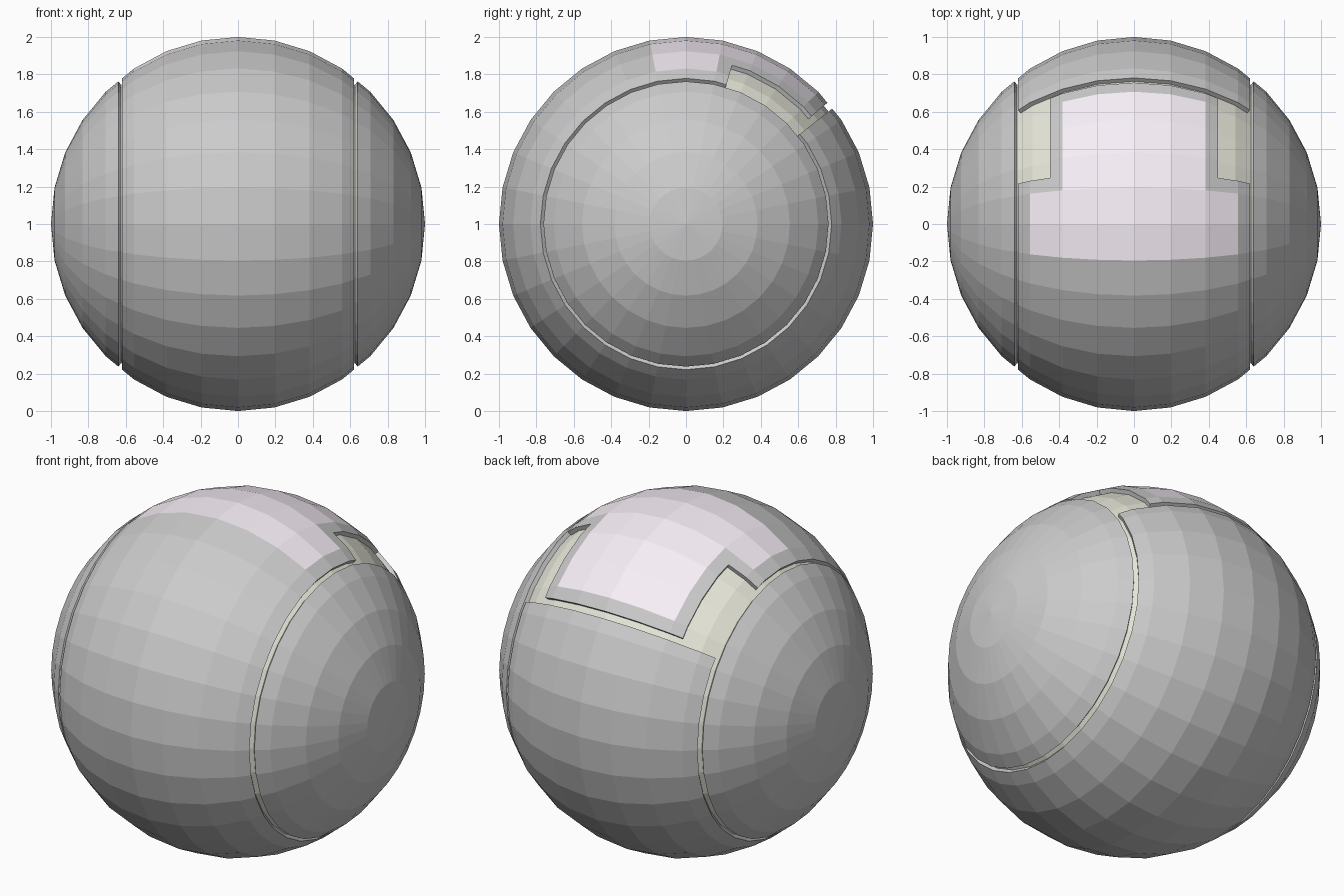
import bpy, bmesh
from math import radians, sin, cos, atan2, degrees
from mathutils import Matrix, Vector

if "Cube" in bpy.data.objects:
    bpy.data.objects.remove(bpy.data.objects["Cube"])

CAP_X, BAND_X, NOTCH_X = 0.64, 0.62, 0.45      # seam positions along the x axis
SLOT_LO, SLOT_HI, NOTCH_END = 38.3, 40.6, 73.8  # angles about x, 0 = back, 90 = up
THICK = 0.025


def material(name, color):
    m = bpy.data.materials.new(name)
    m.diffuse_color = color
    m.use_nodes = True
    m.node_tree.nodes["Principled BSDF"].inputs["Base Color"].default_value = m.diffuse_color
    return m


def ball(radius=1.0):
    """Faceted ball with its poles on the x axis."""
    bm = bmesh.new()
    bmesh.ops.create_uvsphere(bm, u_segments=32, v_segments=16, radius=radius,
                              matrix=Matrix.Rotation(radians(90), 4, 'Y'))
    return bm


def cut(bm, co, no, remove=False):
    bmesh.ops.bisect_plane(bm, geom=bm.verts[:] + bm.edges[:] + bm.faces[:], dist=1e-5,
                           plane_co=co, plane_no=no, clear_outer=remove)


def finish(bm, name, mats=(), shell=True):
    bmesh.ops.recalc_face_normals(bm, faces=bm.faces[:])
    me = bpy.data.meshes.new(name)
    bm.to_mesh(me)
    bm.free()
    for m in mats:
        me.materials.append(m)
    ob = bpy.data.objects.new(name, me)
    bpy.context.collection.objects.link(ob)
    ob.location.z = 1
    if shell:
        mod = ob.modifiers.new("thickness", 'SOLIDIFY')
        mod.thickness = THICK
        mod.offset = -1
    return ob


grey = material("shell_grey", (0.8, 0.8, 0.8, 1))
pink = material("panel_pink", (0.94, 0.87, 0.94, 1))
core_mat = material("core_green_grey", (0.8, 0.8, 0.7, 1))

# inner core seen through the gaps
finish(ball(1 - THICK), "inner_core", [core_mat], shell=False)

# side caps
for s, side in ((1, "right"), (-1, "left")):
    bm = ball()
    cut(bm, (s * CAP_X, 0, 0), (-s, 0, 0), True)
    finish(bm, side + "_cap")

# centre band with a slot and two side notches around the tinted panel
bm = ball()
for s in (1, -1):
    cut(bm, (s * BAND_X, 0, 0), (s, 0, 0), True)
    cut(bm, (s * NOTCH_X, 0, 0), (s, 0, 0))
for a in (SLOT_LO, SLOT_HI, NOTCH_END):
    cut(bm, (0, 0, 0), (0, -sin(radians(a)), cos(radians(a))))

gone = []
for f in bm.faces:
    c = f.calc_center_median()
    x, a = abs(c.x), degrees(atan2(c.z, c.y))
    if SLOT_LO < a < SLOT_HI or (SLOT_LO < a < NOTCH_END and x > NOTCH_X):
        gone.append(f)
    elif (78.75 < a < 101.25 and x < 0.5556) or (45 < a < 78.75 and x < 0.3827):
        f.material_index = 1
bmesh.ops.delete(bm, geom=gone, context='FACES')
finish(bm, "centre_band", [grey, pink])
